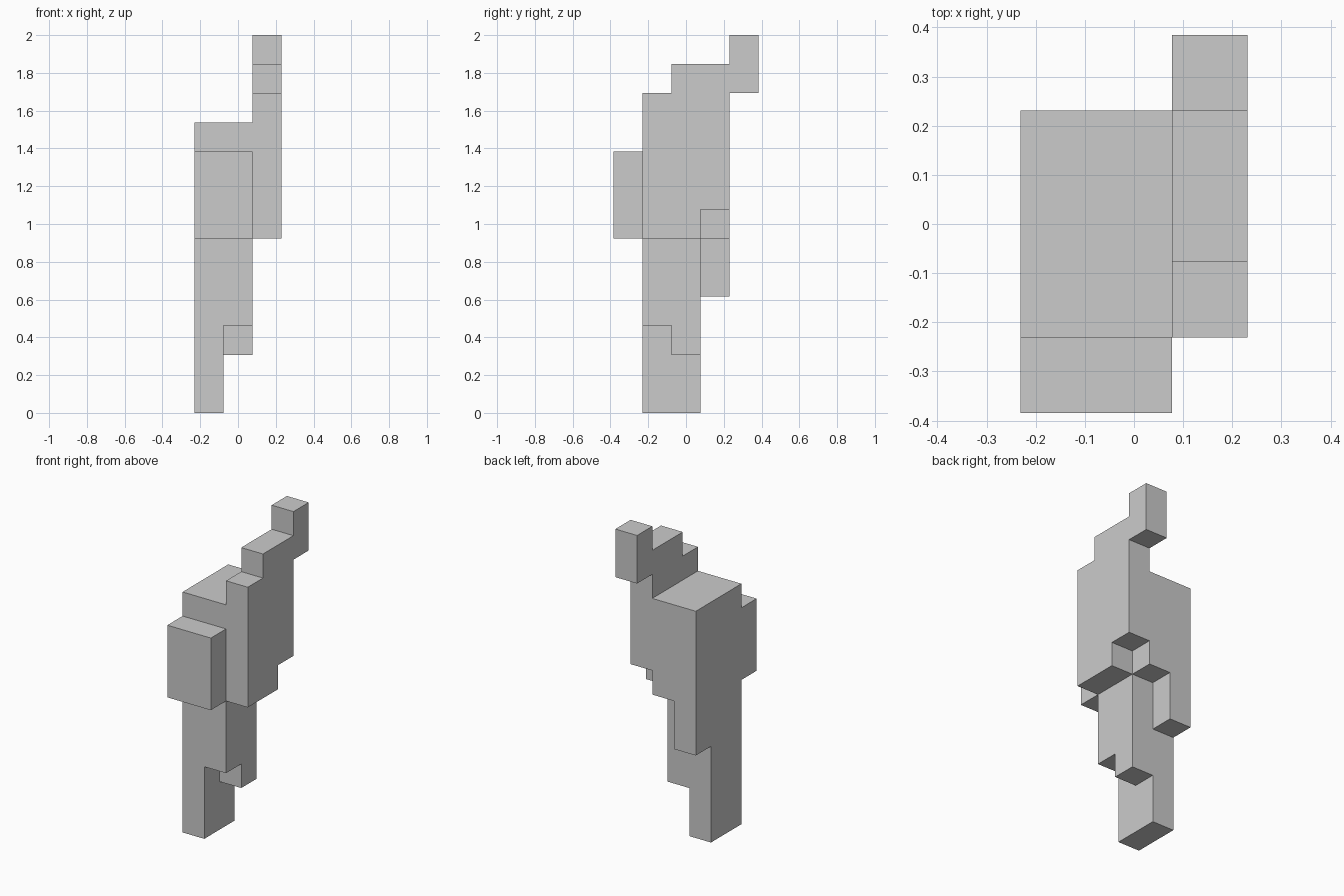
import bpy, bmesh
from mathutils import Vector

if "Cube" in bpy.data.objects:
    bpy.data.objects.remove(bpy.data.objects["Cube"])

U = 2 / 13                      # size of one grid step
ORIGIN = Vector((-1.5, -2.5, 0))

# Blocks of the stepped shape in grid steps: (x0, x1, y0, y1, z0, z1)
BLOCKS = [
    (0, 1, 1, 3, 0, 10),        # foot and left side
    (1, 2, 1, 2, 3, 10),        # middle column, front
    (1, 2, 2, 3, 2, 10),        # middle column, rear
    (0, 1, 3, 4, 4, 10),        # rear left column
    (1, 2, 3, 4, 6, 10),        # rear middle column
    (0, 2, 0, 1, 6, 9),         # front slab
    (2, 3, 1, 2, 6, 11),        # right side, low step
    (2, 3, 2, 3, 6, 12),        # right side, high step
    (2, 3, 3, 4, 7, 12),        # right side, rear
    (2, 3, 4, 5, 11, 13),       # top block
]


def stepped_solid(name, blocks):
    """Join the blocks into one closed skin with no inner walls."""
    cells = {(x, y, z) for x0, x1, y0, y1, z0, z1 in blocks
             for x in range(x0, x1) for y in range(y0, y1) for z in range(z0, z1)}
    bm = bmesh.new()
    for cell in cells:
        for axis in range(3):
            for side in (0, 1):
                neighbour = list(cell)
                neighbour[axis] += 2 * side - 1
                if tuple(neighbour) in cells:
                    continue
                a, b = (axis + 1) % 3, (axis + 2) % 3
                corners = []
                for da, db in ((0, 0), (1, 0), (1, 1), (0, 1)):
                    p = Vector(cell)
                    p[axis] += side
                    p[a] += da
                    p[b] += db
                    corners.append(bm.verts.new((p + ORIGIN) * U))
                bm.faces.new(corners if side else corners[::-1])
    # Weld the skin and merge flat areas into single faces
    bmesh.ops.remove_doubles(bm, verts=bm.verts[:], dist=1e-4)
    bmesh.ops.dissolve_limit(bm, angle_limit=0.01, verts=bm.verts[:], edges=bm.edges[:])
    bmesh.ops.recalc_face_normals(bm, faces=bm.faces[:])
    mesh = bpy.data.meshes.new(name)
    bm.to_mesh(mesh)
    bm.free()
    obj = bpy.data.objects.new(name, mesh)
    bpy.context.collection.objects.link(obj)
    return obj


stepped_solid("stepped_body", BLOCKS)
